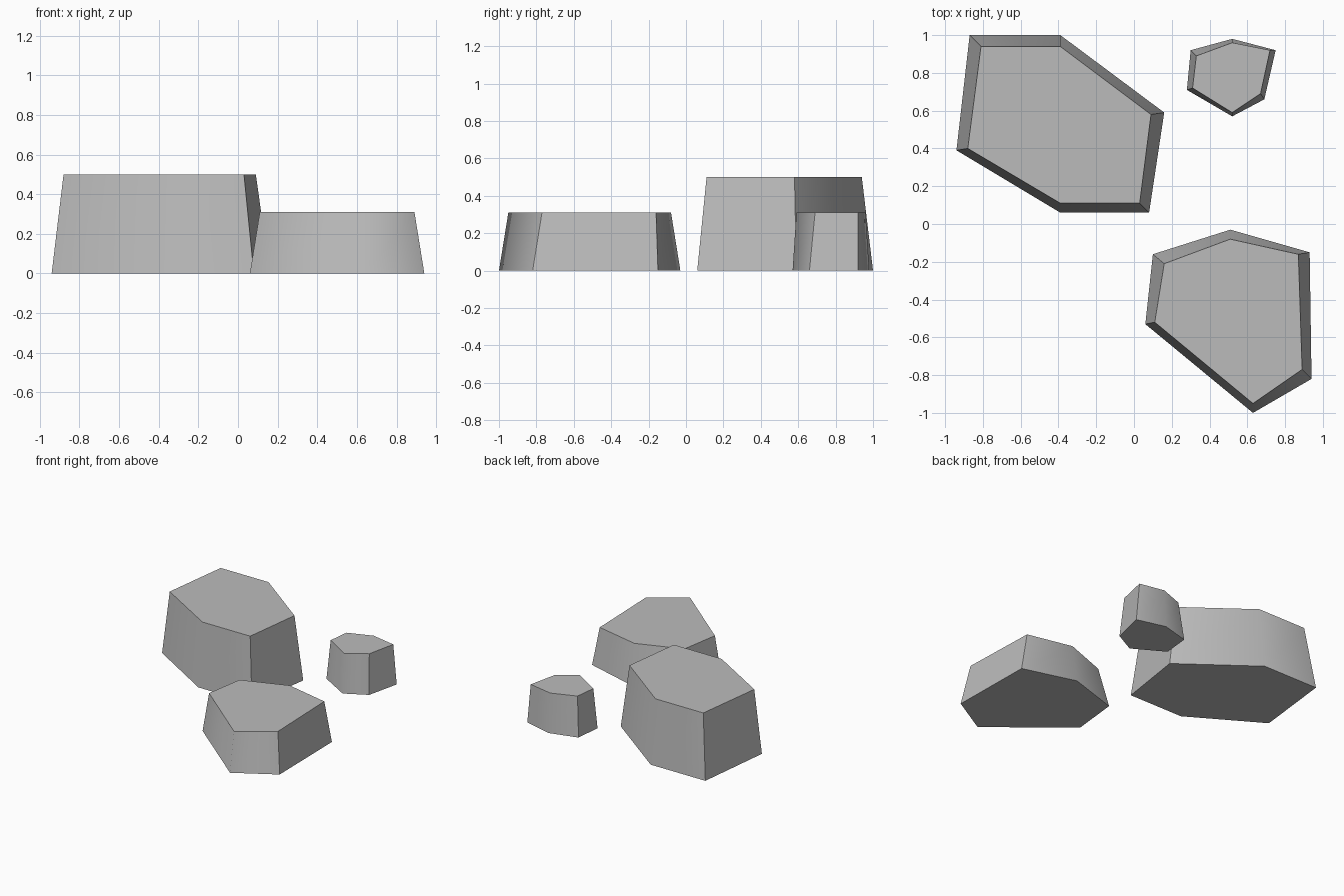
import bpy
import bmesh

default_cube = bpy.data.objects.get("Cube")
if default_cube:
    bpy.data.objects.remove(default_cube, do_unlink=True)

# Stone colour
stone = bpy.data.materials.new("stone grey")
stone.use_nodes = True
stone_colour = (0.5, 0.5, 0.5, 1)
stone.diffuse_color = stone_colour
stone.node_tree.nodes["Principled BSDF"].inputs["Base Color"].default_value = stone_colour


def make_rock(name, height, base, top):
    """Six-sided tapered rock. Outlines run counter-clockwise from the back
    left corner: two west corners, front apex, two east corners, back apex."""
    bm = bmesh.new()
    lower = [bm.verts.new((x, y, 0)) for x, y in base]
    upper = [bm.verts.new((x, y, height)) for x, y in top]
    count = len(base)
    bm.faces.new(list(reversed(lower)))
    bm.faces.new(upper)
    for i in range(count):
        j = (i + 1) % count
        bm.faces.new((lower[i], lower[j], upper[j], upper[i]))
    for face in bm.faces:
        face.smooth = True

    # Only the front and back apex edges are rounded in shading
    for edge in bm.edges:
        edge.smooth = False
    for apex in (2, 5):
        bm.edges.get((lower[apex], upper[apex])).smooth = True

    mesh = bpy.data.meshes.new(name)
    bm.to_mesh(mesh)
    bm.free()
    mesh.materials.append(stone)
    rock = bpy.data.objects.new(name, mesh)
    bpy.context.collection.objects.link(rock)
    return rock


# Tall rock at the back
make_rock(
    "large_rock", 0.5,
    base=[(-.87, 1), (-.94, .39), (-.39, .06), (.08, .06), (.16, .59), (-.39, 1)],
    top=[(-.81, .94), (-.88, .4), (-.39, .11), (.03, .11), (.09, .58), (-.39, .94)],
)

# Low wide rock at the front
make_rock(
    "medium_rock", 0.31,
    base=[(.1, -.16), (.06, -.53), (.63, -1), (.94, -.82), (.93, -.15), (.51, -.03)],
    top=[(.16, -.21), (.11, -.52), (.63, -.95), (.89, -.77), (.87, -.16), (.51, -.08)],
)

# Little rock in the back corner
make_rock(
    "small_rock", 0.31,
    base=[(.3, .92), (.28, .71), (.52, .57), (.69, .66), (.75, .92), (.52, .98)],
    top=[(.33, .89), (.31, .72), (.52, .59), (.67, .69), (.72, .92), (.52, .96)],
)
